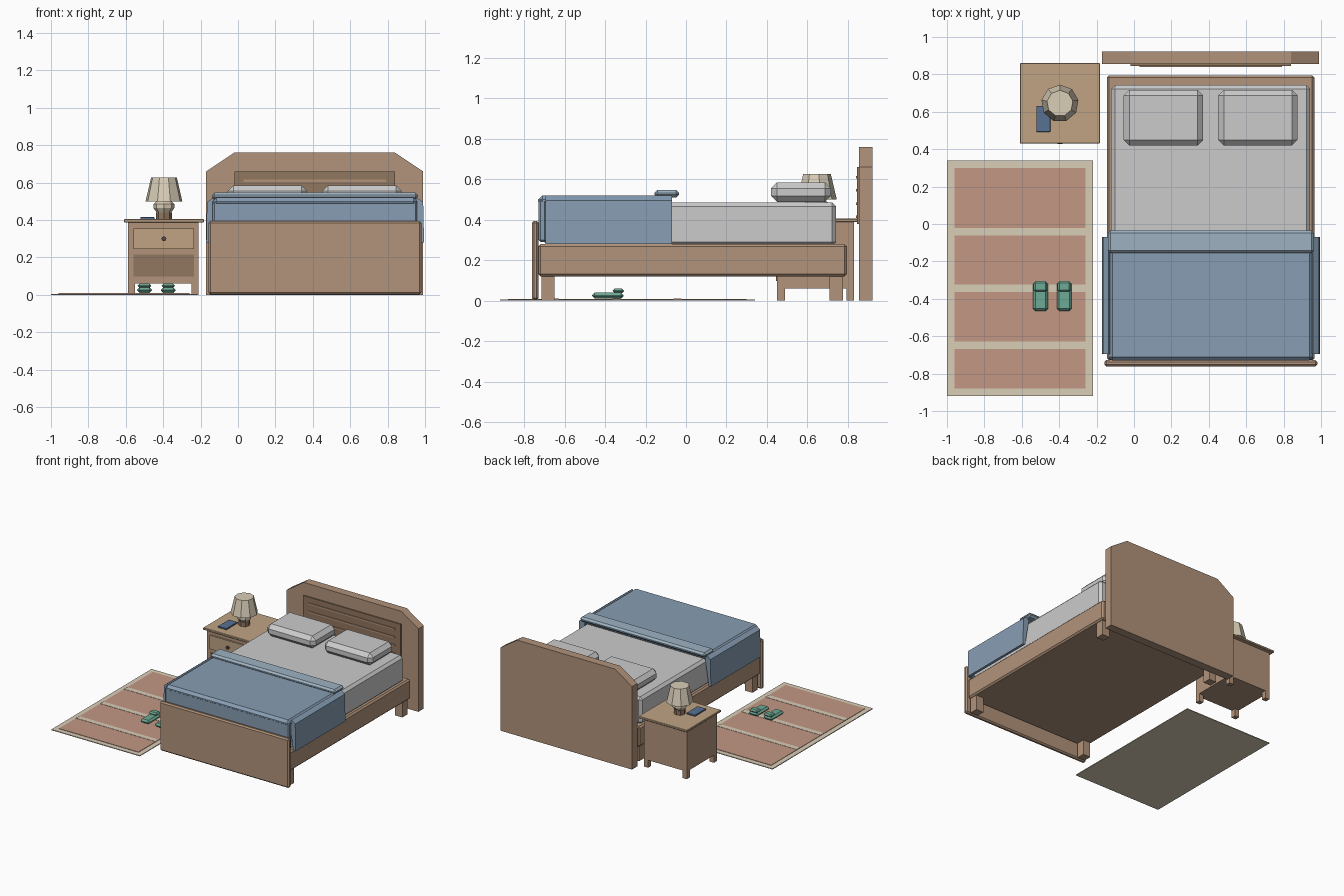
import bpy, bmesh, math

if "Cube" in bpy.data.objects:
    bpy.data.objects.remove(bpy.data.objects["Cube"])


def mat(name, r, g, b):
    m = bpy.data.materials.new(name)
    m.diffuse_color = tuple((c / 255) ** 2.2 for c in (r, g, b)) + (1,)
    m.use_nodes = True
    m.node_tree.nodes["Principled BSDF"].inputs["Base Color"].default_value = m.diffuse_color
    return m


WOOD = mat("wood", 176, 146, 122)
DARK = mat("dark_wood", 144, 118, 96)
OAK = mat("light_wood", 190, 162, 130)
SHEET = mat("sheet", 214, 213, 210)
PILLOW = mat("pillow", 226, 226, 224)
BLUE = mat("blanket", 134, 156, 178)
FOLD = mat("blanket_fold", 156, 176, 192)
CREAM = mat("cream", 216, 204, 182)
PINK = mat("rug_field", 194, 150, 132)
GREEN = mat("slipper", 110, 168, 148)
BOOK = mat("book", 88, 112, 144)
METAL = mat("metal", 80, 76, 74)


def finish(name, bm, m, bevel=0):
    bmesh.ops.recalc_face_normals(bm, faces=bm.faces)
    me = bpy.data.meshes.new(name)
    bm.to_mesh(me)
    bm.free()
    me.materials.append(m)
    ob = bpy.data.objects.new(name, me)
    bpy.context.collection.objects.link(ob)
    if bevel:
        b = ob.modifiers.new("bevel", "BEVEL")
        b.width, b.segments = bevel, 1
    return ob


def box(name, x, y, z, m, bevel=0):
    bm = bmesh.new()
    bmesh.ops.create_cube(bm, size=1)
    for v in bm.verts:
        v.co = [(a + b) / 2 + c * (b - a) for (a, b), c in zip((x, y, z), v.co)]
    return finish(name, bm, m, bevel)


def prism(name, pts, y, m, bevel=0):
    """Outline in x,z extruded along y."""
    bm = bmesh.new()
    f = bm.faces.new([bm.verts.new((px, y[0], pz)) for px, pz in pts])
    r = bmesh.ops.extrude_face_region(bm, geom=[f])
    for v in r["geom"]:
        if isinstance(v, bmesh.types.BMVert):
            v.co.y = y[1]
    return finish(name, bm, m, bevel)


def lathe(name, prof, cx, cy, n, m):
    """Stack of rings (radius, z) with flat caps."""
    bm = bmesh.new()
    rings = [[bm.verts.new((cx + r * math.sin(2 * math.pi * i / n),
                            cy + r * math.cos(2 * math.pi * i / n), z))
              for i in range(n)] for r, z in prof]
    for a, b in zip(rings, rings[1:]):
        for i in range(n):
            j = (i + 1) % n
            bm.faces.new((a[i], a[j], b[j], b[i]))
    bm.faces.new(rings[0])
    bm.faces.new(rings[-1])
    return finish(name, bm, m)


# Headboard with panel and slats
prism("headboard", [(-.17, 0), (.99, 0), (.99, .66), (.84, .76), (-.02, .76), (-.17, .66)],
      (.855, .922), WOOD)
box("headboard_panel", (-.02, .84), (.845, .858), (.38, .66), DARK)
for i in range(4):
    z = .61 - i * .065
    box(f"headboard_slat_{i}", (.03, .79), (.839, .847), (z - .006, z + .006), WOOD)

# Bed base, footboard and legs
box("bed_base", (-.145, .965), (-.73, .795), (.12, .28), WOOD, .012)
box("footboard", (-.158, .98), (-.762, -.728), (.003, .395), WOOD, .01)
for x in (-.13, .885):
    for y in (-.715, .71):
        box("bed_leg", (x, x + .065), (y, y + .065), (0, .13), WOOD)

# Mattress and pillows
box("mattress", (-.122, .942), (-.7, .742), (.27, .485), SHEET, .02)
for x in (-.055, .45):
    box("pillow", (x, x + .425), (.42, .717), (.488, .585), PILLOW, .03)

# Blanket with draped sides, front drape and folded edge
box("blanket_top", (-.135, .958), (-.73, -.07), (.47, .52), BLUE, .02)
prism("blanket_side_left", [(-.152, .28), (-.17, .28), (-.166, .495), (-.135, .519), (-.12, .49)],
      (-.695, -.07), BLUE)
prism("blanket_side_right", [(.974, .28), (.995, .28), (.99, .495), (.958, .519), (.94, .49)],
      (-.695, -.07), BLUE)
box("blanket_front", (-.135, .958), (-.728, -.69), (.29, .5), BLUE, .01)
box("blanket_fold", (-.14, .962), (-.155, -.035), (.51, .547), FOLD, .014)

# Nightstand
box("nightstand_body", (-.588, -.21), (.45, .83), (.06, .39), WOOD)
box("nightstand_top", (-.61, -.182), (.43, .86), (.388, .405), OAK, .003)
box("drawer_front", (-.558, -.235), (.44, .455), (.245, .355), OAK)
box("lower_panel", (-.558, -.235), (.444, .455), (.097, .215), DARK)
knob = lathe("drawer_knob", [(.013, 0), (.013, .014)], 0, 0, 8, METAL)
knob.rotation_euler.x = math.pi / 2
knob.location = (-.396, .441, .3)
for x in (-.588, -.248):
    for y in (.45, .792):
        box("nightstand_leg", (x, x + .038), (y, y + .038), (0, .065), WOOD)

# Lamp and book
lathe("lamp_foot", [(.042, .404), (.042, .44)], -.396, .645, 8, DARK)
lathe("lamp_body", [(.035, .435), (.056, .465), (.056, .485), (.03, .51)], -.396, .645, 8, CREAM)
lathe("lamp_shade", [(.1, .5), (.07, .627)], -.396, .645, 9, CREAM)
box("book", (-.522, -.447), (.493, .632), (.404, .416), BOOK, .002)

# Rug with field and stripes
box("rug", (-1, -.22), (-.92, .34), (0, .006), CREAM)
box("rug_field", (-.96, -.26), (-.88, .3), (.001, .009), PINK)
for y in (-.042, -.343, -.647):
    box("rug_stripe", (-.96, -.26), (y - .02, y + .02), (.005, .011), CREAM)

# Slippers
for x in (-.54, -.413):
    box("slipper_sole", (x, x + .08), (-.465, -.308), (.011, .04), GREEN, .013)
    box("slipper_strap", (x + .004, x + .076), (-.362, -.306), (.038, .06), GREEN, .01)
